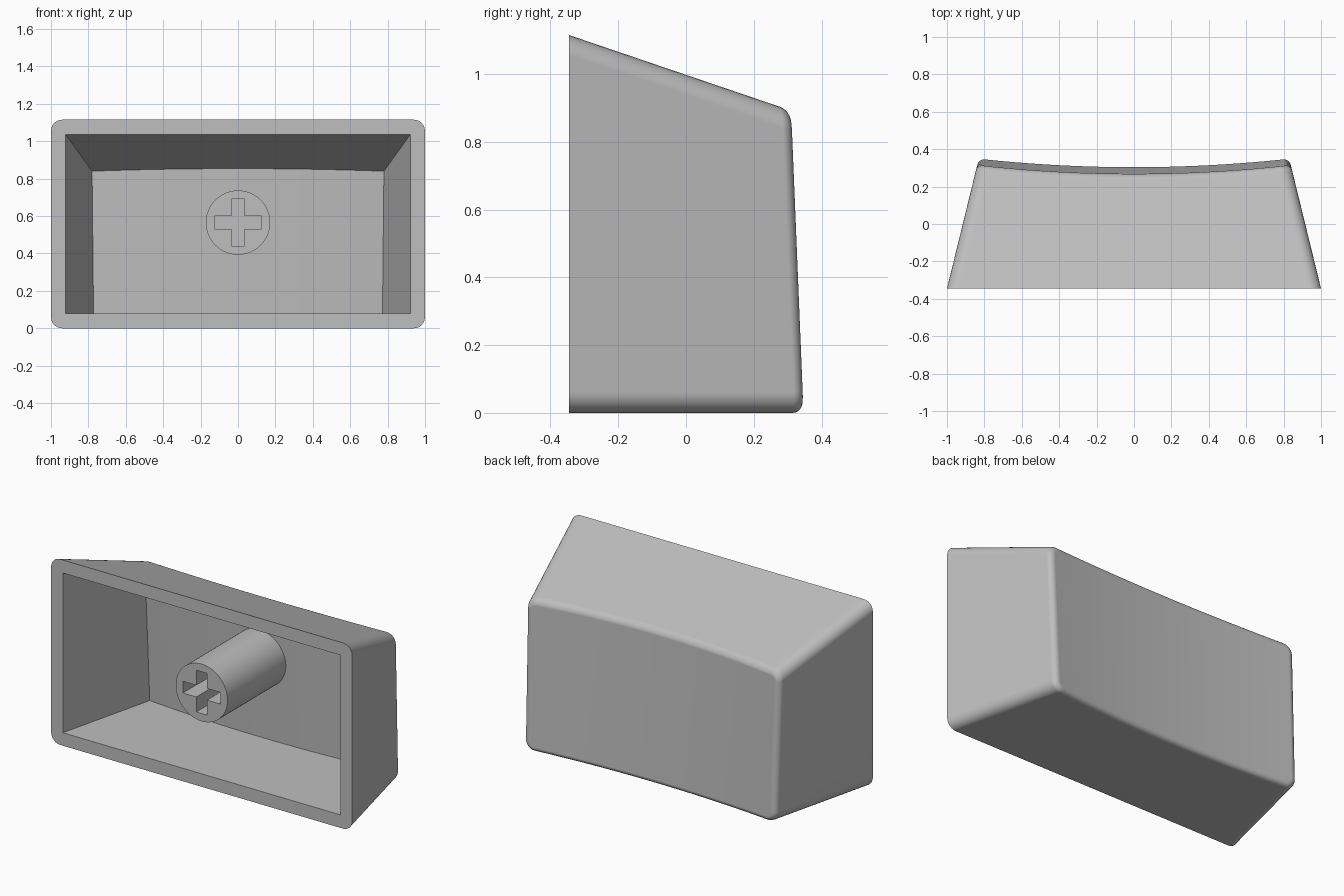
import bpy, bmesh
from math import sin, cos, pi, radians
from mathutils import Matrix

cube = bpy.data.objects.get("Cube")
if cube:
    bpy.data.objects.remove(cube, do_unlink=True)

FRONT = -0.345      # open side of the cap
CORNER = 0.06       # rounding of the long edges
RIM = 0.03          # rounding around the dished face
WALL = 0.078
STEM_Z = 0.565

grey = bpy.data.materials.new("light grey plastic")
grey.use_nodes = True
colour = (0.52, 0.52, 0.52, 1)
grey.diffuse_color = colour
grey.node_tree.nodes["Principled BSDF"].inputs["Base Color"].default_value = colour


def finish(bm, name):
    bmesh.ops.recalc_face_normals(bm, faces=bm.faces)
    mesh = bpy.data.meshes.new(name)
    bm.to_mesh(mesh)
    bm.free()
    mesh.materials.append(grey)
    obj = bpy.data.objects.new(name, mesh)
    bpy.context.collection.objects.link(obj)
    return obj


def smooth(obj):
    bpy.ops.object.select_all(action="DESELECT")
    obj.select_set(True)
    bpy.context.view_layer.objects.active = obj
    bpy.ops.object.shade_smooth_by_angle(angle=radians(30))
    mod = obj.modifiers.new("even shading", "WEIGHTED_NORMAL")
    mod.keep_sharp = True


# Section columns: left corner arc, flat span, right corner arc
ARC, SPAN = 6, 32
columns = [(-1, -cos(a), sin(a)) for a in (pi / 2 * i / ARC for i in range(ARC))]
columns += [(2 * i / SPAN - 1, 0, 1) for i in range(SPAN + 1)]
columns += [(-u, -sx, sz) for u, sx, sz in reversed(columns[:ARC])]


def dish(x, z):
    """Depth of the hollow cylindrical face."""
    return 0.305 + 0.045 * (x / 0.83) ** 2 - 0.042 * z


def front_plane(x, z):
    return FRONT


def ring(bm, depth, inset, radius):
    """Tapered rounded section whose points lie on the given depth surface."""
    verts = []
    for top in (True, False):
        for u, sx, sz in (columns if top else reversed(columns)):
            y = 0
            for _ in range(8):
                run = y - FRONT
                half = 1 - 0.245 * run - inset - radius
                x = u * half + radius * sx
                high = 1.115 - 0.34 * run - inset - radius + radius * sz
                z = high if top else inset + radius - radius * sz
                y = depth(x, z)
            verts.append(bm.verts.new((x, y, z)))
    return verts


# Shell: dished floor, cavity, front rim, tapered walls, rounded rim, dished face
bm = bmesh.new()
rings = [ring(bm, lambda x, z: dish(x, z) - 0.075, WALL, 0),
         ring(bm, front_plane, WALL, 0),
         ring(bm, front_plane, 0, CORNER)]
STEPS = 6
for i in range(STEPS + 1):
    a = pi / 2 * i / STEPS
    inset = RIM * (1 - cos(a))
    drop = RIM * (1 - sin(a))
    rings.append(ring(bm, lambda x, z: dish(x, z) - drop, inset, CORNER - inset))
count = len(rings[0])
for low, up in zip(rings, rings[1:]):
    for i in range(count):
        j = (i + 1) % count
        bm.faces.new((low[i], low[j], up[j], up[i]))
for loop in (rings[0], rings[-1]):
    for i in range(len(columns) - 1):
        bm.faces.new((loop[i], loop[i + 1], loop[-2 - i], loop[-1 - i]))
bmesh.ops.remove_doubles(bm, verts=bm.verts, dist=0.0001)
smooth(finish(bm, "cap_shell"))

# Stem: round post from the front plane into the floor
bm = bmesh.new()
end = 0.23
turn = Matrix.Translation((0, (FRONT + end) / 2, STEM_Z)) @ Matrix.Rotation(pi / 2, 4, "X")
bmesh.ops.create_cone(bm, cap_ends=True, segments=64, radius1=0.172, radius2=0.172,
                      depth=end - FRONT, matrix=turn)
stem = finish(bm, "stem")

# Cross-shaped socket cut into the stem
bm = bmesh.new()
arm, half = 0.125, 0.035
outline = []
for k in range(4):
    c, s = round(cos(k * pi / 2)), round(sin(k * pi / 2))
    for px, pz in ((arm, -half), (arm, half), (half, half)):
        outline.append(bm.verts.new((px * c - pz * s, FRONT - 0.05, STEM_Z + px * s + pz * c)))
face = bm.faces.new(outline)
moved = bmesh.ops.extrude_face_region(bm, geom=[face])["geom"]
bmesh.ops.translate(bm, vec=(0, 0.31, 0),
                    verts=[v for v in moved if isinstance(v, bmesh.types.BMVert)])
cutter = finish(bm, "socket_cutter")
cutter.hide_render = True
cut = stem.modifiers.new("socket", "BOOLEAN")
cut.operation = "DIFFERENCE"
cut.solver = "EXACT"
cut.object = cutter
bpy.context.view_layer.objects.active = stem
bpy.ops.object.modifier_apply(modifier="socket")
bpy.data.objects.remove(cutter, do_unlink=True)
smooth(stem)
